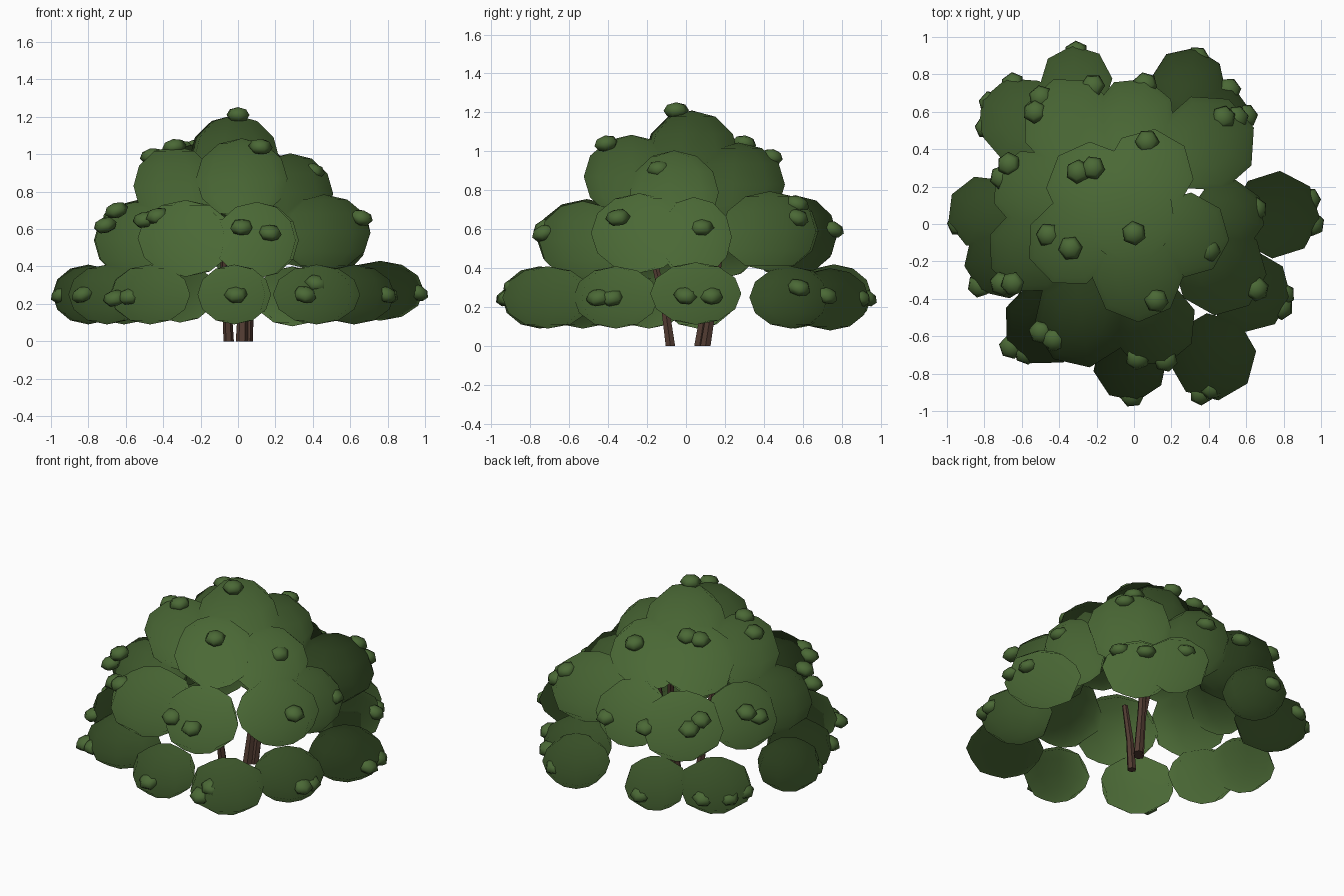
import bpy, bmesh, math, random
from mathutils import Vector, Matrix

random.seed(4)


def material(name, rgb):
    m = bpy.data.materials.new(name)
    m.diffuse_color = (*rgb, 1)
    return m


LEAF = material("leaf_green", (0.069, 0.140, 0.036))
BARK = material("bark_brown", (0.085, 0.045, 0.032))
CROWN = Vector((0, 0, 0.25))  # centre the soft foliage normals radiate from


def finish(bm, name, mat):
    me = bpy.data.meshes.new(name)
    bm.to_mesh(me)
    bm.free()
    me.materials.append(mat)
    ob = bpy.data.objects.new(name, me)
    bpy.context.collection.objects.link(ob)
    return ob


def blob(bm, pos, size, segs, rings, tilt=None):
    """Add a low-poly ellipsoid with a random turn."""
    turn = Matrix.Rotation(random.uniform(0, math.tau), 4, 'Z')
    mat = Matrix.Translation(pos) @ (tilt or Matrix()) @ Matrix.Diagonal((*size, 1)) @ turn
    bmesh.ops.create_uvsphere(bm, u_segments=segs, v_segments=rings, radius=1, matrix=mat)


# leaf clumps: (x, y, z, radius) by tier, with the tier's half height
tiers = {
    "lower": (0.16, [(0.76, 0.05, 0.27, 0.235), (0.62, -0.36, 0.25, 0.22), (0.42, -0.71, 0.25, 0.235),
                     (-0.02, -0.75, 0.25, 0.20), (-0.47, -0.53, 0.25, 0.23), (-0.70, -0.19, 0.25, 0.21),
                     (-0.80, 0.06, 0.25, 0.20), (-0.61, 0.56, 0.25, 0.23), (-0.31, 0.76, 0.26, 0.195),
                     (0.29, 0.74, 0.24, 0.205), (0.42, 0.54, 0.25, 0.22)]),
    "middle": (0.205, [(-0.28, -0.51, 0.55, 0.26), (0.10, -0.53, 0.54, 0.235), (0.46, -0.24, 0.58, 0.25),
                       (0.50, 0.04, 0.56, 0.20), (0.39, 0.43, 0.59, 0.265), (0.00, 0.56, 0.57, 0.225),
                       (-0.34, 0.53, 0.56, 0.26), (-0.54, 0.18, 0.55, 0.22), (-0.55, -0.14, 0.54, 0.235)]),
    "upper": (0.215, [(-0.34, -0.10, 0.83, 0.235), (0.02, -0.28, 0.87, 0.245), (0.28, -0.06, 0.79, 0.23),
                      (0.08, 0.27, 0.83, 0.24), (-0.23, 0.20, 0.84, 0.24)]),
    "top": (0.24, [(-0.02, 0.03, 0.97, 0.25)]),
}
for tier, (half, clumps) in tiers.items():
    bm = bmesh.new()
    for x, y, z, r in clumps:
        blob(bm, (x, y, z), (r, r, half), 8, 6)
    for f in bm.faces:
        f.smooth = True
    ob = finish(bm, tier + "_leaf_clumps", LEAF)
    # foliage shading follows the whole crown rather than each clump
    me = ob.data
    me.normals_split_custom_set_from_vertices([(v.co - CROWN).normalized() for v in me.vertices])

# small leaf buds sitting on the clumps
buds = {
    "lower": [(0.42, -0.88, 0.31), (0.36, -0.91, 0.25), (0.79, -0.45, 0.25), (0.80, -0.38, 0.25),
              (0.96, 0.00, 0.26), (0.94, 0.13, 0.26), (-0.01, -0.92, 0.25), (-0.58, -0.69, 0.24),
              (-0.66, -0.66, 0.23), (-0.83, -0.33, 0.25), (-0.94, 0.00, 0.25), (-0.79, 0.52, 0.25),
              (-0.77, 0.65, 0.25), (-0.65, 0.75, 0.25), (-0.31, 0.92, 0.25), (0.34, 0.89, 0.25),
              (0.60, 0.58, 0.30), (0.51, 0.72, 0.26)],
    "middle": [(0.65, 0.08, 0.61), (0.66, -0.35, 0.66), (0.02, -0.72, 0.61), (0.17, -0.73, 0.58),
               (-0.50, -0.58, 0.65), (-0.43, -0.62, 0.67), (-0.65, -0.32, 0.70), (-0.71, -0.32, 0.62),
               (-0.71, 0.25, 0.62), (-0.67, 0.32, 0.66), (-0.53, 0.60, 0.68), (-0.50, 0.68, 0.64),
               (-0.22, 0.74, 0.60), (0.06, 0.75, 0.60), (0.48, 0.57, 0.73), (0.55, 0.57, 0.66)],
    "upper": [(0.00, -0.05, 1.21), (0.07, 0.44, 0.97), (-0.30, 0.28, 1.03), (-0.22, 0.30, 1.04),
              (-0.46, -0.06, 0.99), (-0.34, -0.13, 1.04), (0.12, -0.41, 1.04), (0.40, -0.14, 0.91)],
}
for tier, spots in buds.items():
    bm = bmesh.new()
    for x, y, z in spots:
        # lean each bud a little outwards
        lean = Matrix.Rotation(0.9 * math.hypot(x, y) * 0.5, 4, Vector((-y, x, 0)))
        blob(bm, (x, y, z), (0.066, 0.066, 0.042), 6, 4, lean)
    for f in bm.faces:
        f.smooth = True
    finish(bm, tier + "_leaf_buds", LEAF)


def stem(name, pts, r0, r1, sides=6):
    """Tapered tube through a few points."""
    bm = bmesh.new()
    rings = []
    for i, p in enumerate(pts):
        r = r0 + (r1 - r0) * i / (len(pts) - 1)
        rings.append([bm.verts.new((p[0] + r * math.cos(k * math.tau / sides),
                                    p[1] + r * math.sin(k * math.tau / sides), p[2]))
                      for k in range(sides)])
    for a, b in zip(rings, rings[1:]):
        for k in range(sides):
            n = (k + 1) % sides
            bm.faces.new((a[k], a[n], b[n], b[k]))
    bm.faces.new(rings[0][::-1])
    bm.faces.new(rings[-1])
    finish(bm, name, BARK)


# stems splaying up into the crown
stem("front_stem", [(-0.05, -0.08, 0), (-0.06, -0.11, 0.22), (-0.08, -0.18, 0.5)], 0.028, 0.018)
stem("back_left_stem", [(0.02, 0.07, 0), (0.03, 0.11, 0.25), (-0.02, 0.19, 0.7)], 0.032, 0.02)
stem("back_right_stem", [(0.05, 0.10, 0), (0.06, 0.14, 0.25), (0.08, 0.20, 0.7)], 0.03, 0.02)
